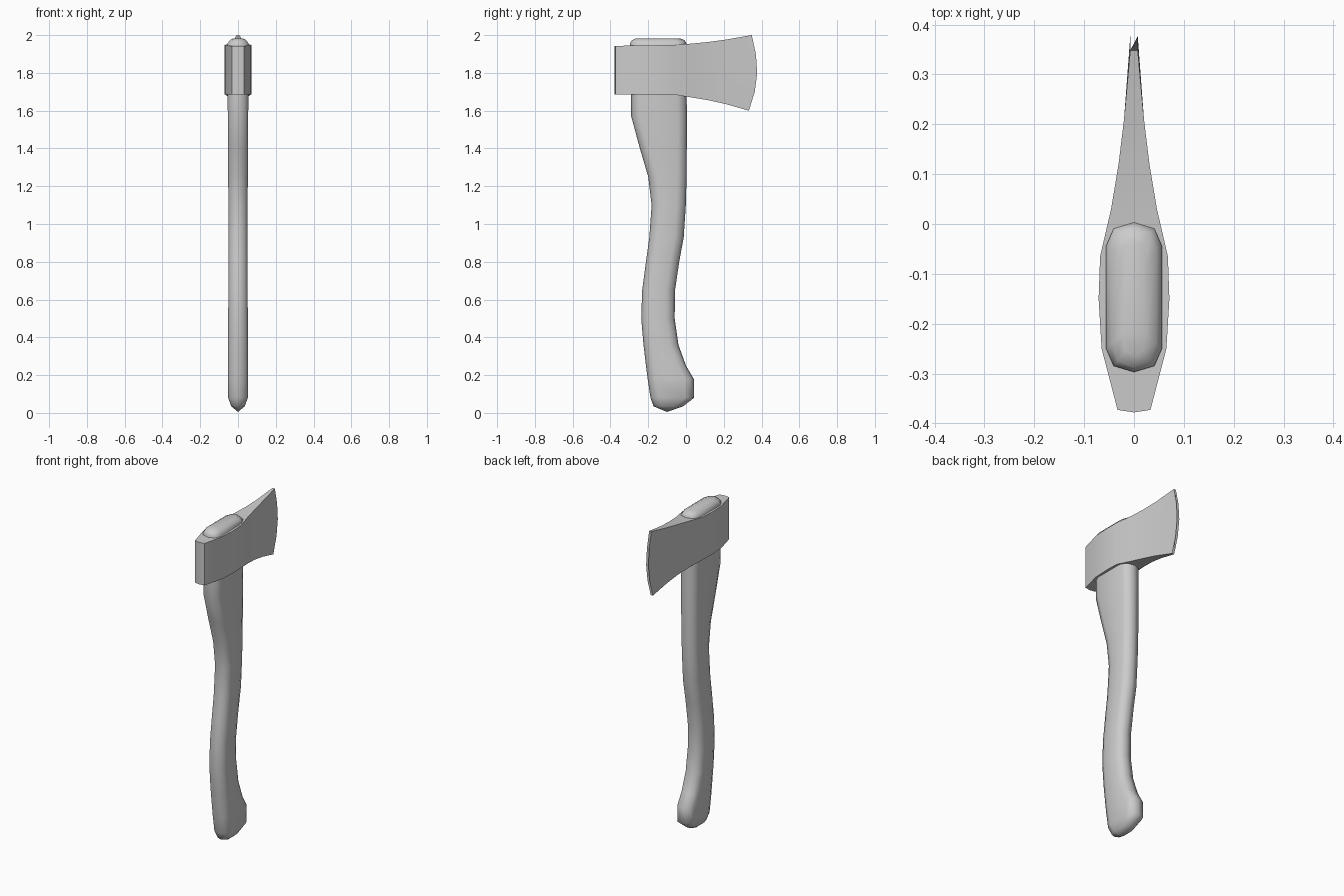
import bpy, bmesh, math

if "Cube" in bpy.data.objects:
    bpy.data.objects.remove(bpy.data.objects["Cube"])


def loft(name, rings, tip=None, angle=30):
    """Bridge closed rings of equal length and cap both ends."""
    bm = bmesh.new()
    loops = [[bm.verts.new(p) for p in r] for r in rings]
    for a, b in zip(loops, loops[1:]):
        n = len(a)
        for i in range(n):
            j = (i + 1) % n
            bm.faces.new((a[i], a[j], b[j], b[i]))
    first = loops[0]
    if tip:
        t = bm.verts.new(tip)
        for i in range(len(first)):
            bm.faces.new((t, first[(i + 1) % len(first)], first[i]))
    else:
        bm.faces.new(first)
    bm.faces.new(loops[-1])
    bmesh.ops.remove_doubles(bm, verts=bm.verts, dist=0.0005)
    bmesh.ops.recalc_face_normals(bm, faces=bm.faces)
    me = bpy.data.meshes.new(name)
    bm.to_mesh(me)
    bm.free()
    ob = bpy.data.objects.new(name, me)
    bpy.context.collection.objects.link(ob)
    bpy.ops.object.select_all(action='DESELECT')
    ob.select_set(True)
    bpy.context.view_layer.objects.active = ob
    bpy.ops.object.shade_smooth_by_angle(angle=math.radians(angle))
    return ob


# Handle: ten-sided rounded section following a curved grip
def section(z, y0, y1, w):
    c = min(0.047, (y1 - y0) * 0.3)
    half = [(0, y1), (0.73 * w, y1 - 0.26 * c), (w, y1 - c),
            (w, y0 + c), (0.73 * w, y0 + 0.26 * c), (0, y0)]
    pts = half + [(-x, y) for x, y in half[-2:0:-1]]
    return [(x, y, z) for x, y in pts]


handle_stations = [
    (0.035, -0.172, -0.015, 0.036), (0.08, -0.188, 0.043, 0.052),
    (0.18, -0.203, 0.041, 0.053), (0.25, -0.212, 0.0, 0.053),
    (0.36, -0.225, -0.04, 0.053), (0.50, -0.237, -0.06, 0.052),
    (0.65, -0.232, -0.058, 0.051), (0.80, -0.212, -0.036, 0.051),
    (0.93, -0.194, -0.012, 0.051), (1.10, -0.182, -0.001, 0.051),
    (1.25, -0.20, 0.003, 0.052), (1.40, -0.244, 0.004, 0.053),
    (1.57, -0.29, 0.005, 0.054), (1.69, -0.29, 0.003, 0.055),
    (1.955, -0.297, 0.003, 0.056), (1.972, -0.287, -0.007, 0.045),
    (1.983, -0.265, -0.03, 0.024)]
loft("handle", [section(*s) for s in handle_stations], (0, -0.1, 0.005), 60)

# Axe head: stations from poll to cutting edge (y, half width, bottom, top)
head_stations = [
    (-0.378, 0.0, 1.685, 1.943), (-0.373, 0.033, 1.685, 1.943),
    (-0.25, 0.065, 1.685, 1.945), (-0.15, 0.071, 1.685, 1.946),
    (-0.065, 0.068, 1.685, 1.948), (0.03, 0.046, 1.67, 1.955),
    (0.12, 0.031, 1.655, 1.964), (0.21, 0.020, 1.635, 1.976)]
levels = [0, 0.25, 0.5, 0.75, 1]


def head_ring(ys, w, z0, z1):
    side = [(w, y, z0 + (z1 - z0) * t) for y, t in zip(ys, levels)]
    return side + [(-x, y, z) for x, y, z in reversed(side)]


rings = [head_ring([y] * 5, w, a, b) for y, w, a, b in head_stations]
rings.append(head_ring([0.333, 0.364, 0.377, 0.37, 0.348], 0.0075, 1.60, 2.0))
loft("axe_head", rings)
